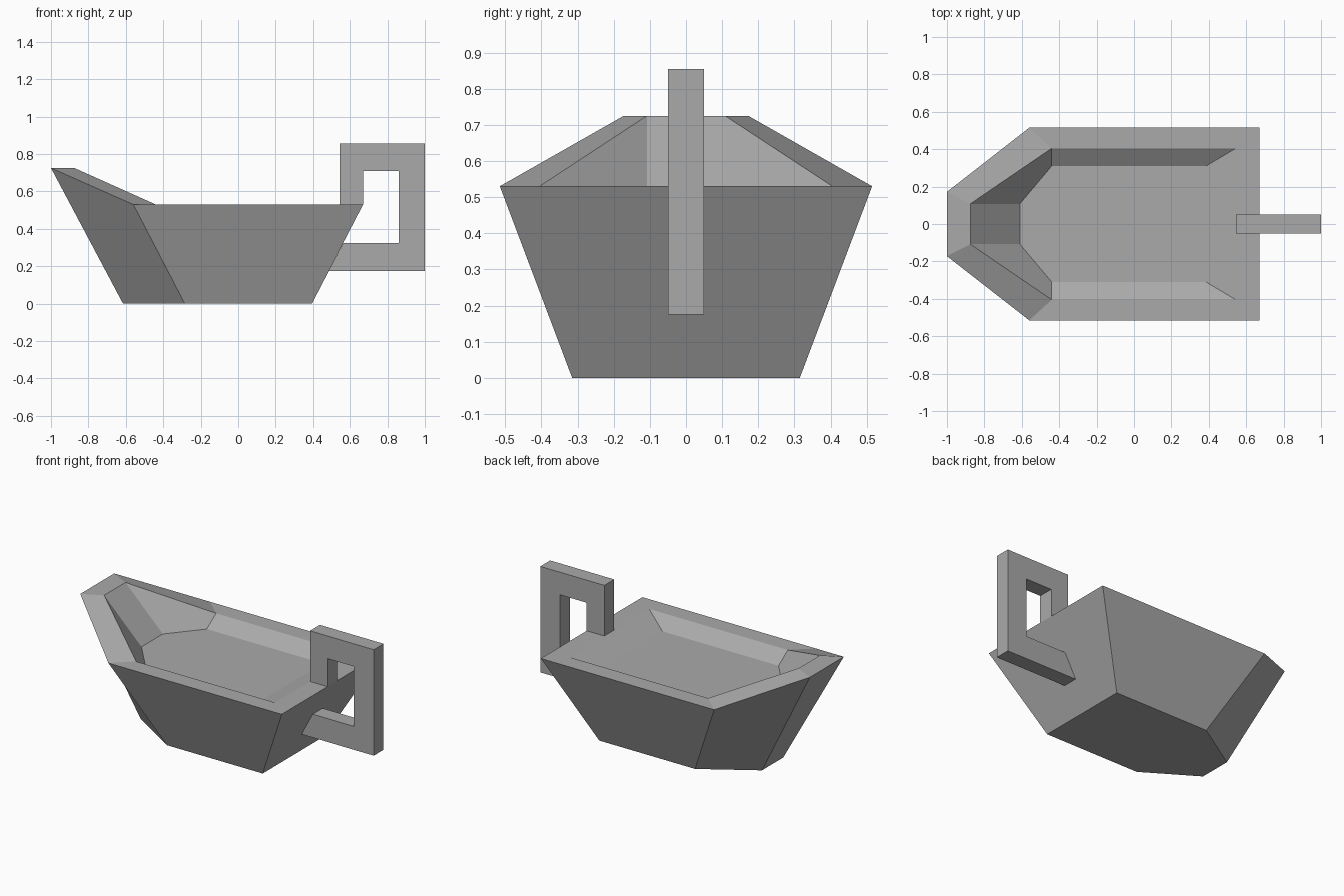
import bpy
import bmesh

cube = bpy.data.objects.get("Cube")
if cube:
    bpy.data.objects.remove(cube, do_unlink=True)

# One plain grey glaze for the whole piece
GREY = (0.4, 0.4, 0.4, 1)
glaze = bpy.data.materials.new("grey_glaze")
glaze.use_nodes = True
glaze.diffuse_color = GREY
glaze.node_tree.nodes["Principled BSDF"].inputs["Base Color"].default_value = GREY


def finish(name, bm):
    bmesh.ops.recalc_face_normals(bm, faces=bm.faces)
    mesh = bpy.data.meshes.new(name)
    bm.to_mesh(mesh)
    bm.free()
    mesh.materials.append(glaze)
    obj = bpy.data.objects.new(name, mesh)
    bpy.context.collection.objects.link(obj)
    return obj


def loft(name, rings):
    """Join rings of equal size with quads and cap both ends."""
    bm = bmesh.new()
    loops = [[bm.verts.new(p) for p in ring] for ring in rings]
    for a, b in zip(loops, loops[1:]):
        for i in range(len(a)):
            j = (i + 1) % len(a)
            bm.faces.new((a[i], a[j], b[j], b[i]))
    bm.faces.new(loops[0])
    bm.faces.new(loops[-1])
    return finish(name, bm)


def mirrored(half):
    """Close a half outline (spout, shoulder, back) across the centre line."""
    return half + [(x, -y, z) for x, y, z in reversed(half)]


# Boat body: foot, outer rim, inner rim, shallow inner floor
RIM, LIP, FLOOR = 0.53, 0.725, 0.465
loft("boat_body", [mirrored(h) for h in (
    [(-0.615, 0.108, 0), (-0.285, 0.315, 0), (0.395, 0.315, 0)],
    [(-1.0, 0.172, LIP), (-0.56, 0.515, RIM), (0.67, 0.515, RIM)],
    [(-0.875, 0.108, LIP), (-0.44, 0.405, RIM), (0.545, 0.405, RIM)],
    [(-0.61, 0.108, FLOOR), (-0.44, 0.31, FLOOR), (0.385, 0.31, FLOOR)],
)])

# Handle: square hook standing on the back rim and meeting the sloping back
hook = [(0.545, RIM), (0.545, 0.855), (1, 0.855), (1, 0.175), (0.485, 0.175),
        (0.565, 0.325), (0.86, 0.325), (0.86, 0.71), (0.67, 0.71), (0.67, RIM)]
loft("handle", [[(x, y, z) for x, z in hook] for y in (-0.05, 0.05)])
